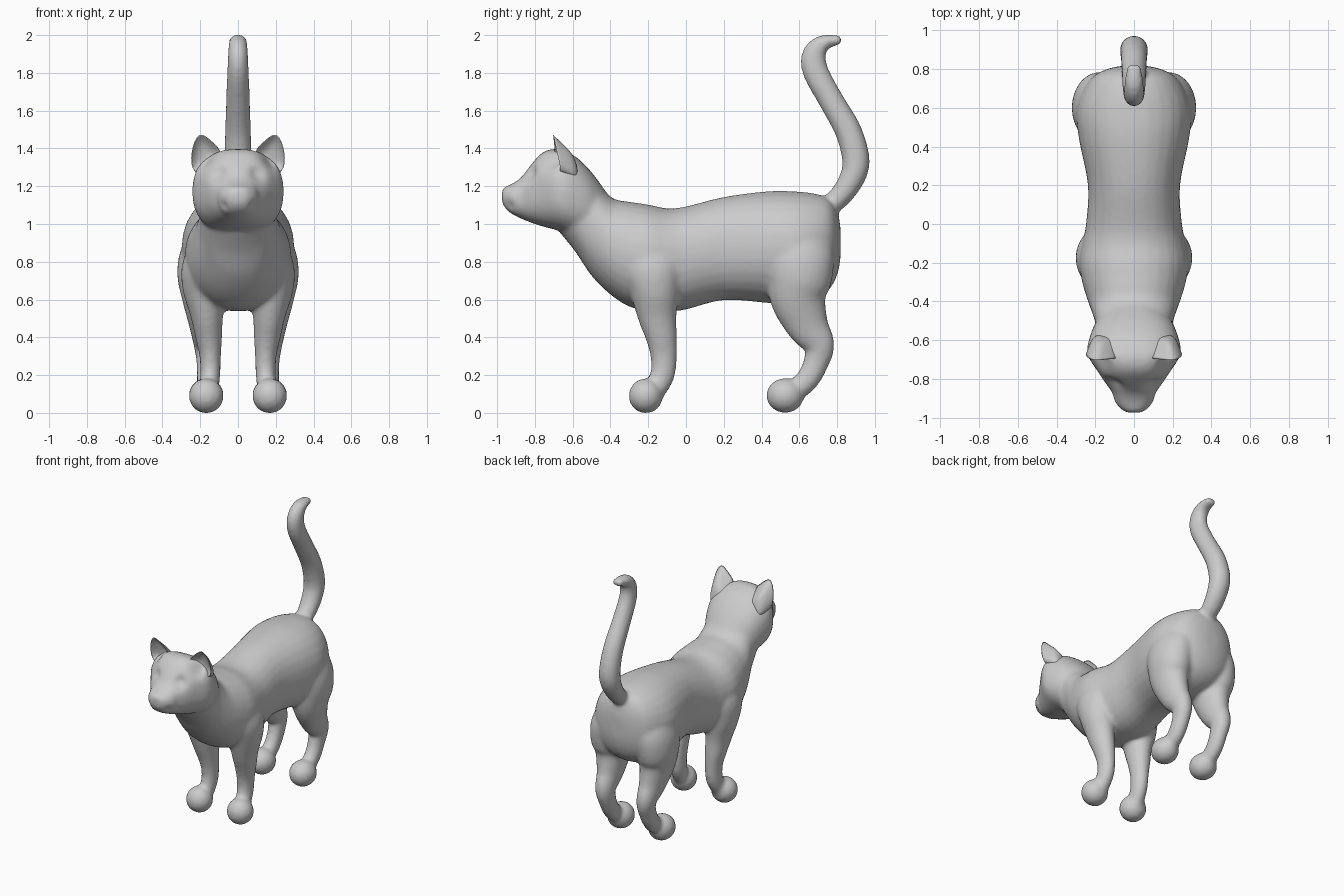
import bpy, bmesh, math
from mathutils import Vector, Matrix

if "Cube" in bpy.data.objects:
    bpy.data.objects.remove(bpy.data.objects["Cube"])

fur = bpy.data.materials.new("grey_fur")
fur.diffuse_color = (0.6, 0.6, 0.6, 1)
fur.use_nodes = True
fur.node_tree.nodes["Principled BSDF"].inputs["Base Color"].default_value = fur.diffuse_color


def spline(rows, steps=4):
    """Catmull-Rom interpolation of every column."""
    out = []
    for i in range(len(rows) - 1):
        p0, p1 = rows[max(i - 1, 0)], rows[i]
        p2, p3 = rows[i + 1], rows[min(i + 2, len(rows) - 1)]
        for s in range(steps):
            t = s / steps
            out.append([0.5 * (2 * b + (c - a) * t + (2 * a - 5 * b + 4 * c - d) * t * t
                               + (3 * b - a - 3 * c + d) * t ** 3)
                        for a, b, c, d in zip(p0, p1, p2, p3)])
    return out + [list(rows[-1])]


def loft(bm, rows, upright=False, power=2.0, side=1, n=28):
    """Closed tube through (x, y, z, half width, half depth) stations."""
    rows = spline(rows)
    rings = []
    for i, (x, y, z, rx, rd) in enumerate(rows):
        a, b = rows[max(i - 1, 0)], rows[min(i + 1, len(rows) - 1)]
        tan = Vector((0, b[1] - a[1], b[2] - a[2])).normalized()
        nor = Vector((0, 0, 1)) if upright else Vector((0, -tan.z, tan.y))
        ring = []
        for k in range(n):
            c, s = math.cos(math.tau * k / n), math.sin(math.tau * k / n)
            u = math.copysign(abs(c) ** (2 / power), c) * rx
            v = math.copysign(abs(s) ** (2 / power), s) * rd
            ring.append(bm.verts.new(Vector((side * (x + u), y, z)) + nor * v))
        rings.append(ring)
    faces = [bm.faces.new((p[k], p[(k + 1) % n], q[(k + 1) % n], q[k]))
             for p, q in zip(rings, rings[1:]) for k in range(n)]
    faces += [bm.faces.new(rings[0]), bm.faces.new(rings[-1])]
    bmesh.ops.recalc_face_normals(bm, faces=faces)


def ball(bm, centre, radii):
    bmesh.ops.create_uvsphere(bm, u_segments=24, v_segments=16, radius=1,
                              matrix=Matrix.Translation(centre) @ Matrix.Diagonal((*radii, 1)))


def section(rows):
    """(y, top, bottom, half width) to loft stations."""
    return [(0, y, (t + b) / 2, w, (t - b) / 2) for y, t, b, w in rows]


def add_object(name, bm):
    me = bpy.data.meshes.new(name)
    bm.to_mesh(me)
    bm.free()
    me.materials.append(fur)
    ob = bpy.data.objects.new(name, me)
    bpy.context.collection.objects.link(ob)
    return ob


bm = bmesh.new()
# trunk and neck
loft(bm, section([
    (.815, .98, .82, .05), (.80, 1.06, .74, .13), (.76, 1.13, .66, .21),
    (.68, 1.158, .60, .265), (.57, 1.17, .575, .295), (.43, 1.17, .585, .28),
    (.2, 1.14, .60, .235), (0, 1.09, .55, .245), (-.1, 1.08, .54, .265),
    (-.2, 1.10, .545, .28), (-.3, 1.115, .565, .265), (-.4, 1.14, .63, .235),
    (-.5, 1.26, .73, .2), (-.58, 1.32, .85, .19), (-.66, 1.32, .95, .16)]), True, 2.15)
# head and muzzle
loft(bm, section([
    (-.42, 1.16, .9, .12), (-.5, 1.27, .92, .19), (-.58, 1.35, .94, .225),
    (-.65, 1.385, .96, .24), (-.70, 1.395, .975, .225), (-.76, 1.375, .99, .185),
    (-.82, 1.31, 1.01, .145), (-.87, 1.245, 1.03, .11), (-.92, 1.21, 1.055, .095),
    (-.955, 1.195, 1.085, .065), (-.972, 1.18, 1.12, .035)]), True, 2.4)
# tail
loft(bm, [
    (0, .72, 1.07, .05, .05), (0, .80, 1.13, .06, .055), (0, .868, 1.22, .068, .062),
    (0, .90, 1.33, .07, .07), (0, .86, 1.49, .066, .068), (0, .765, 1.66, .06, .064),
    (0, .685, 1.81, .054, .066), (0, .68, 1.90, .05, .062), (0, .73, 1.96, .046, .04),
    (0, .82, 1.975, .036, .02)])
for s in (1, -1):
    # front leg and paw
    loft(bm, [
        (.12, -.18, .98, .08, .1), (.165, -.18, .80, .125, .16), (.175, -.165, .65, .115, .13),
        (.165, -.152, .51, .083, .1), (.155, -.13, .4, .068, .08), (.147, -.118, .3, .054, .067),
        (.147, -.125, .2, .05, .062), (.155, -.17, .11, .05, .055)], side=s)
    ball(bm, (s * .168, -.213, .09), (.09, .088, .09))
    # hind leg and paw
    loft(bm, [
        (.13, .6, 1.0, .11, .13), (.17, .6, .85, .135, .18), (.188, .6, .72, .13, .172),
        (.183, .595, .6, .11, .145), (.175, .645, .46, .08, .11), (.17, .705, .36, .062, .08),
        (.165, .69, .27, .052, .065), (.165, .645, .18, .05, .06),
        (.165, .57, .11, .05, .055)], side=s)
    ball(bm, (s * .168, .525, .092), (.09, .097, .09))

# blend all parts into one smooth skin
body = add_object("cat_body", bm)
remesh = body.modifiers.new("blend", 'REMESH')
remesh.mode, remesh.voxel_size = 'VOXEL', 0.014
smooth = body.modifiers.new("soften", 'SMOOTH')
smooth.factor, smooth.iterations = 0.5, 8
inflate = body.modifiers.new("inflate", 'DISPLACE')
inflate.strength, inflate.mid_level = 0.003, 0
skin = bpy.data.meshes.new_from_object(body.evaluated_get(bpy.context.evaluated_depsgraph_get()))
body.modifiers.clear()
body.data = skin

# eye sockets, ear hollows and mouth corners: (centre, radius, push)
dents = [((.105, -.83, 1.265), .045, (-.012, .02, 0)),
         ((.17, -.72, 1.34), .05, (0, .045, -.01)),
         ((.075, -.93, 1.10), .025, (-.01, .006, 0))]
for v in skin.vertices:
    s = 1 if v.co.x > 0 else -1
    p = Vector((abs(v.co.x), v.co.y, v.co.z))
    for c, r, push in dents:
        f = math.exp(-((p - Vector(c)).length / r) ** 2)
        if f > .01:
            v.co += Vector((s * push[0], push[1], push[2])) * f
for poly in skin.polygons:
    poly.use_smooth = True

# cupped ears
rim = [(.247, -.655, 1.26), (.254, -.685, 1.38), (.21, -.71, 1.505),
       (.135, -.70, 1.435), (.07, -.695, 1.38), (.14, -.70, 1.29)]
centre = Vector((.172, -.695, 1.37))
# scale towards the centre and offset for each ring, from cup to back
rings = [(.35, (0, .045, -.01)), (.72, (0, .03, -.005)), (1, (0, 0, 0)),
         (.86, (-.005, .05, -.035)), (.65, (-.02, .12, -.08))]
for s, name in ((1, "left_ear"), (-1, "right_ear")):
    bm = bmesh.new()
    crease = bm.edges.layers.float.new("crease_edge")
    loops = []
    for scale, off in rings:
        pts = [centre + (Vector(p) - centre) * scale + Vector(off) for p in rim]
        loops.append([bm.verts.new((s * p.x, p.y, p.z)) for p in pts])
    n = len(rim)
    for a, b in zip(loops, loops[1:]):
        for k in range(n):
            bm.faces.new((a[k], a[(k + 1) % n], b[(k + 1) % n], b[k]))
    bm.faces.new(loops[0])
    bm.faces.new(loops[-1])
    for k in range(n):
        bm.edges.get((loops[2][k], loops[2][(k + 1) % n]))[crease] = 0.8
    bmesh.ops.recalc_face_normals(bm, faces=bm.faces[:])
    for f in bm.faces:
        f.smooth = True
    ear = add_object(name, bm)
    sub = ear.modifiers.new("round", 'SUBSURF')
    sub.levels = sub.render_levels = 2
